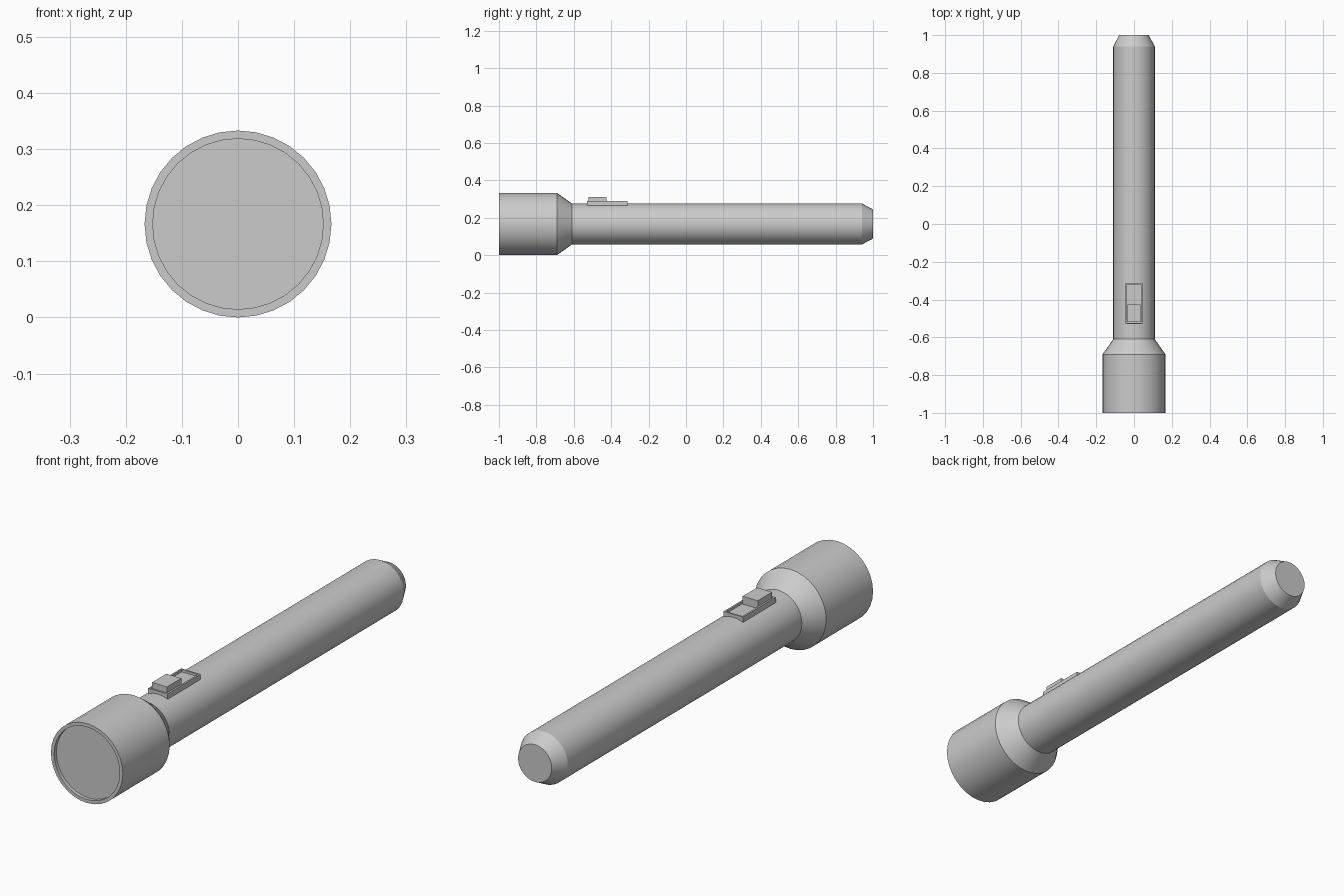
import bpy, bmesh, math
from mathutils import Vector

if "Cube" in bpy.data.objects:
    bpy.data.objects.remove(bpy.data.objects["Cube"])

R = 0.1665      # head radius, also the axis height
SIDES = 32


def finish(bm, name, smooth=False):
    bmesh.ops.recalc_face_normals(bm, faces=bm.faces[:])
    mesh = bpy.data.meshes.new(name)
    bm.to_mesh(mesh)
    bm.free()
    obj = bpy.data.objects.new(name, mesh)
    bpy.context.collection.objects.link(obj)
    if smooth:
        bpy.ops.object.select_all(action='DESELECT')
        obj.select_set(True)
        bpy.context.view_layer.objects.active = obj
        bpy.ops.object.shade_smooth_by_angle(angle=math.radians(25))
    return obj


def lathe(name, profile):
    """Turn (y, radius) points around the long axis and cap both ends."""
    bm = bmesh.new()
    rings = []
    for y, r in profile:
        angles = [2 * math.pi * i / SIDES for i in range(SIDES)]
        rings.append([bm.verts.new((r * math.sin(a), y, R + r * math.cos(a))) for a in angles])
    for a, b in zip(rings, rings[1:]):
        for i in range(SIDES):
            j = (i + 1) % SIDES
            bm.faces.new((a[i], a[j], b[j], b[i]))
    bm.faces.new(rings[0])
    bm.faces.new(rings[-1])
    return finish(bm, name, smooth=True)


def box(name, lo, hi, rim=0, depth=0):
    """Box between two corners, with an optional sunken top."""
    lo, hi = Vector(lo), Vector(hi)
    bm = bmesh.new()
    bmesh.ops.create_cube(bm, size=1)
    for v in bm.verts:
        v.co = (lo + hi) / 2 + v.co * (hi - lo)
    if rim:
        bm.normal_update()
        top = max(bm.faces, key=lambda f: f.normal.z)
        bmesh.ops.inset_region(bm, faces=[top], thickness=rim)
        inner = bmesh.ops.extrude_face_region(bm, geom=[top])
        verts = [g for g in inner['geom'] if isinstance(g, bmesh.types.BMVert)]
        bmesh.ops.translate(bm, verts=verts, vec=(0, 0, -depth))
        if top.is_valid:
            bmesh.ops.delete(bm, geom=[top], context='FACES_ONLY')
    return finish(bm, name)


# Head with recessed lens, collar, barrel and tapered tail
lathe("flashlight_body", [
    (-0.985, 0.152), (-1.0, 0.152), (-1.0, R), (-0.69, R),
    (-0.61, 0.11), (0.94, 0.11), (1.0, 0.078)])

# Switch track and sliding button
box("switch_frame", (-0.045, -0.53, 0.262), (0.045, -0.312, 0.289), rim=0.01, depth=0.01)
box("switch_button", (-0.035, -0.52, 0.272), (0.035, -0.425, 0.312))
